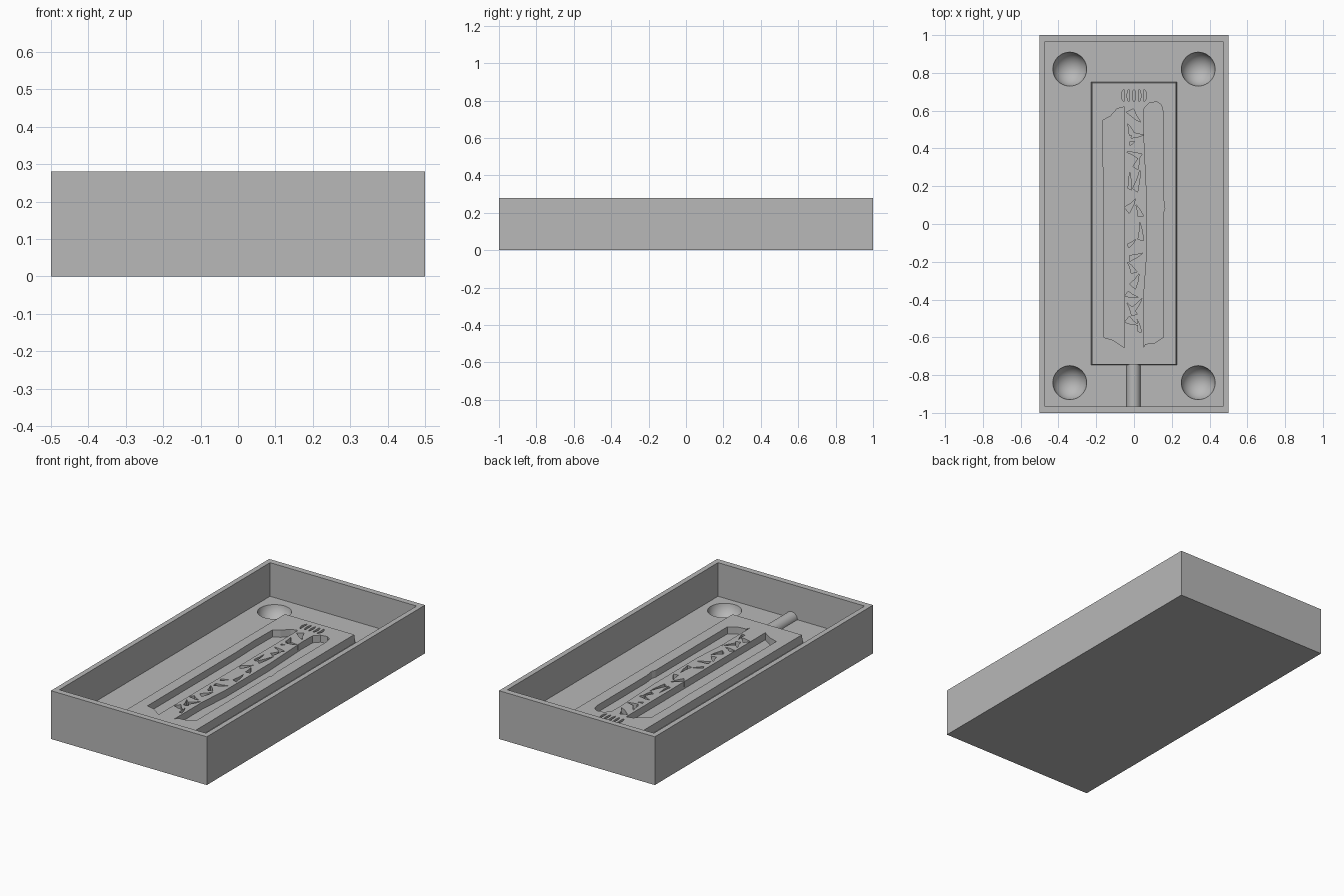
import bpy, bmesh, math
from mathutils import Matrix, Vector

if "Cube" in bpy.data.objects:
    bpy.data.objects.remove(bpy.data.objects["Cube"], do_unlink=True)

grey = bpy.data.materials.new("plain grey")
grey.use_nodes = True
grey.diffuse_color = (0.48, 0.48, 0.48, 1)
grey.node_tree.nodes["Principled BSDF"].inputs["Base Color"].default_value = grey.diffuse_color

FLOOR, PLATE_TOP, HEIGHT = 0.085, 0.131, 0.28


def finish(name, bm):
    bmesh.ops.recalc_face_normals(bm, faces=bm.faces)
    mesh = bpy.data.meshes.new(name)
    bm.to_mesh(mesh)
    bm.free()
    obj = bpy.data.objects.new(name, mesh)
    bpy.context.collection.objects.link(obj)
    mesh.materials.append(grey)
    return obj


def box(name, x0, x1, y0, y1, z0, z1):
    bm = bmesh.new()
    size = Matrix.Diagonal((x1 - x0, y1 - y0, z1 - z0, 1))
    centre = Matrix.Translation(((x0 + x1) / 2, (y0 + y1) / 2, (z0 + z1) / 2))
    bmesh.ops.create_cube(bm, size=1, matrix=centre @ size)
    return finish(name, bm)


def prism(bm, outline, z0, z1):
    face = bm.faces.new([bm.verts.new((x, y, z0)) for x, y in outline])
    made = bmesh.ops.extrude_face_region(bm, geom=[face])["geom"]
    bmesh.ops.translate(bm, vec=(0, 0, z1 - z0),
                        verts=[v for v in made if isinstance(v, bmesh.types.BMVert)])


def cut(obj, cutter):
    cutter.hide_render = True
    mod = obj.modifiers.new("cut", 'BOOLEAN')
    mod.operation, mod.solver, mod.object = 'DIFFERENCE', 'EXACT', cutter
    mod.use_self = True
    bpy.context.view_layer.objects.active = obj
    bpy.ops.object.modifier_apply(modifier=mod.name)
    bpy.data.objects.remove(cutter, do_unlink=True)


def smooth(obj):
    bpy.ops.object.select_all(action='DESELECT')
    obj.select_set(True)
    bpy.context.view_layer.objects.active = obj
    bpy.ops.object.shade_smooth_by_angle(angle=math.radians(30))


# Open tray with four round registration dimples
tray = box("tray", -0.5, 0.5, -1, 1, 0, HEIGHT)
cut(tray, box("pocket", -0.47, 0.47, -0.965, 0.965, FLOOR, HEIGHT + 0.1))
bm = bmesh.new()
for x in (-0.34, 0.34):
    for y in (-0.84, 0.82):
        bmesh.ops.create_uvsphere(bm, u_segments=40, v_segments=24, radius=0.0912,
                                  matrix=Matrix.Translation((x, y, 0.1)))
cut(tray, finish("dimples", bm))
smooth(tray)

# Raised plate with a slight draft on its sides
plate = box("raised_plate", -0.228, 0.228, -0.748, 0.752, FLOOR - 0.01, PLATE_TOP)
for v in plate.data.vertices:
    if v.co.z > FLOOR:
        v.co.x *= 0.975
        v.co.y *= 0.994

# Two long channels
left = [(-.05, .62), (-.09, .61), (-.125, .57), (-.163, .55), (-.165, .38), (-.16, .2),
        (-.16, -.6), (-.11, -.615), (-.05, -.655)]
right = [(.05, -.655), (.06, -.635), (.11, -.63), (.155, -.6), (.155, .06), (.163, .08),
         (.155, .14), (.155, .59), (.145, .63), (.12, .647), (.08, .64), (.052, .61),
         (.05, .52), (.065, .2), (.065, -.2), (.05, -.4)]
bm = bmesh.new()
for outline in (left, right):
    prism(bm, outline, 0.09, 0.2)
cut(plate, finish("channels", bm))

# Row of slim slots at the back end
bm = bmesh.new()
for i in range(5):
    ring = [(0.03 * (i - 2) + 0.007 * math.cos(a) + 0.006 * (2 - i) * math.cos(a + 1.57) ** 2 / 2,
             0.68 + 0.032 * math.sin(a)) for a in (k * math.pi / 6 for k in range(12))]
    prism(bm, ring, 0.105, 0.2)
cut(plate, finish("slots", bm))

# Ragged chips down the middle: x, y, length, width, angle in degrees
chips = [(.005, .57, .09, .04, -50), (-.02, .5, .07, .03, 110), (.02, .47, .07, .03, 0),
         (-.01, .43, .03, .02, 20), (0, .37, .08, .03, 160), (.02, .33, .08, .03, 70),
         (-.022, .23, .1, .02, 90), (.02, .23, .12, .03, 75), (-.015, .1, .08, .04, 50),
         (.025, .07, .07, .03, 110), (.035, -.04, .1, .03, 92), (-.01, -.1, .06, .02, 40),
         (.01, -.17, .08, .03, 20), (-.015, -.23, .07, .03, 120), (.01, -.3, .08, .04, 60),
         (-.01, -.38, .07, .03, -20), (.015, -.43, .1, .03, 50), (-.015, -.45, .08, .03, 120),
         (-.01, -.52, .07, .04, -30), (.025, -.54, .07, .02, 100)]
kite = [(-0.5, -0.5), (0.1, -0.25), (0.5, 0.1), (0.05, 0.2), (-0.4, 0.5)]
for x, y, length, width, angle in chips:
    bm = bmesh.new()
    turn = Matrix.Rotation(math.radians(angle), 2)
    shape = [turn @ Vector((u * length, v * width)) + Vector((x, y)) for u, v in kite]
    prism(bm, shape, 0.1, 0.2)
    cut(plate, finish("chip", bm))

# Half-round sprue between the plate and the front wall
bm = bmesh.new()
bmesh.ops.create_cone(bm, cap_ends=True, segments=32, radius1=0.037, radius2=0.037, depth=0.24,
                      matrix=Matrix.Translation((-0.002, -0.855, FLOOR))
                      @ Matrix.Rotation(math.pi / 2, 4, 'X'))
smooth(finish("sprue_rod", bm))
